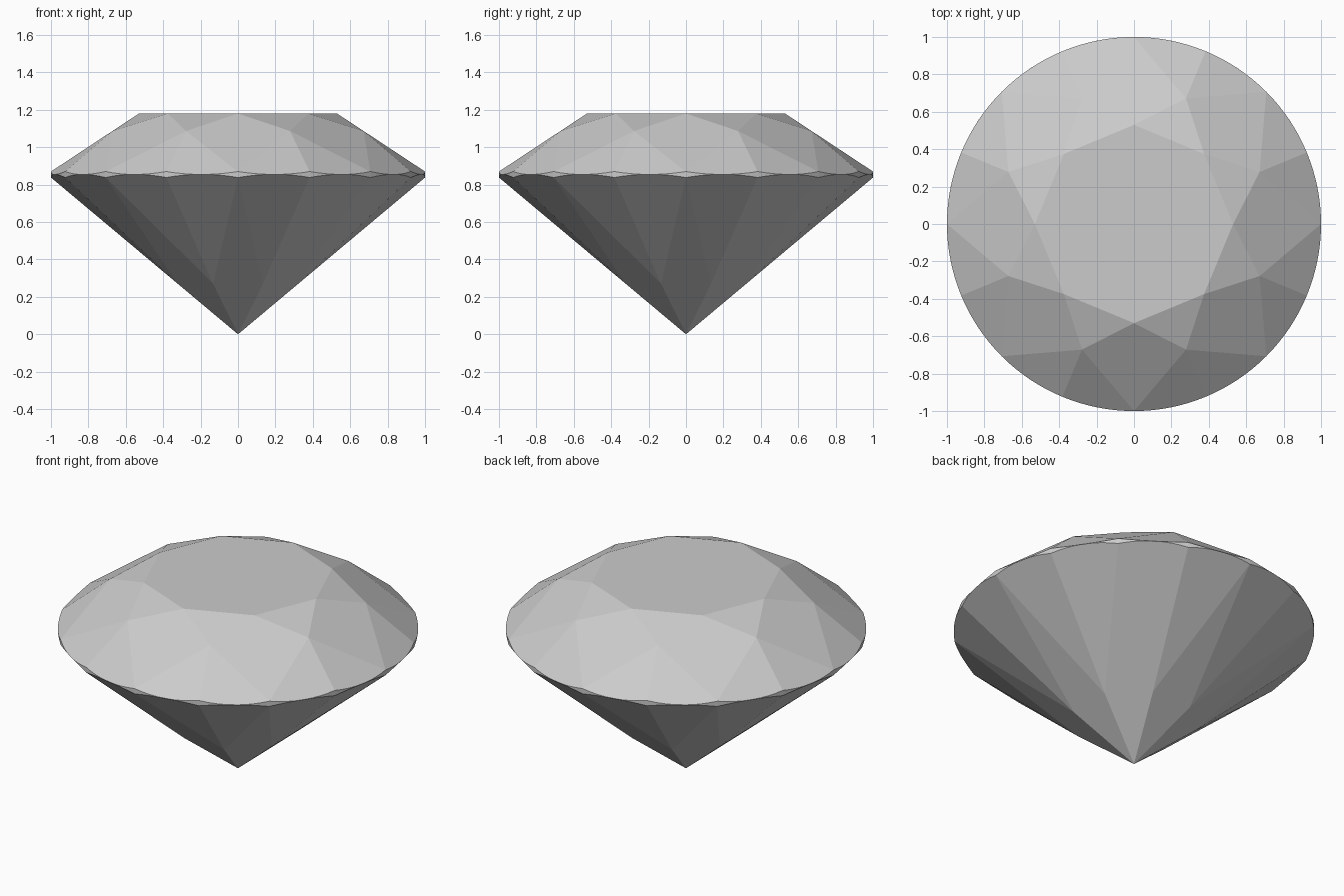
import bpy, bmesh
from math import sin, cos, pi
from mathutils import Vector

if "Cube" in bpy.data.objects:
    bpy.data.objects.remove(bpy.data.objects["Cube"])

# Proportions of the round brilliant cut
TABLE_R, TABLE_Z = 0.53, 1.18
GIRDLE_TOP, GIRDLE_BOT = 0.87, 0.838
STAR_R, LOWER_R = 0.727, 0.35
STEPS = 8                      # girdle segments per girdle facet
H = pi / 8                     # half of one eighth turn


def polar(r, a, z):
    return Vector((r * cos(a), r * sin(a), z))


def kite_z(r, r0, z0, z1):
    """Height on a main facet (r0,z0)->(1,z1), at radius r, half a sector aside."""
    return z0 + (z1 - z0) * (r * cos(H) - r0) / (1 - r0)


def arc(inner, a0, a1, z):
    """Edge where a girdle facet's plane meets the round girdle."""
    g0, g1 = polar(1, a0, z), polar(1, a1, z)
    n = (g0 - inner).cross(g1 - inner)
    pts = []
    for i in range(STEPS + 1):
        p = polar(1, a0 + (a1 - a0) * i / STEPS, 0)
        p.z = inner.z - (n.x * (p.x - inner.x) + n.y * (p.y - inner.y)) / n.z
        pts.append(p)
    return pts


bm = bmesh.new()


def face(*pts):
    bm.faces.new([bm.verts.new(p) for p in pts])


star_z = kite_z(STAR_R, TABLE_R, TABLE_Z, GIRDLE_TOP)
low_z = kite_z(LOWER_R, 0, 0, GIRDLE_BOT)
culet = Vector((0, 0, 0))

# Table
face(*[polar(TABLE_R, 2 * H * k, TABLE_Z) for k in range(8)])

for k in range(8):
    a = 2 * H * k
    t0, t1 = polar(TABLE_R, a, TABLE_Z), polar(TABLE_R, a + 2 * H, TABLE_Z)
    s0, s1 = polar(STAR_R, a - H, star_z), polar(STAR_R, a + H, star_z)
    l0, l1 = polar(LOWER_R, a - H, low_z), polar(LOWER_R, a + H, low_z)
    # Crown kite, star and pavilion kite
    face(t0, s0, polar(1, a, GIRDLE_TOP), s1)
    face(t0, s1, t1)
    face(culet, l1, polar(1, a, GIRDLE_BOT), l0)
    # Paired girdle facets above and below, with the girdle band between
    for b in (a, a + H):
        up = arc(s1, b, b + H, GIRDLE_TOP)
        low = arc(l1, b, b + H, GIRDLE_BOT)
        face(s1, *up)
        face(l1, *reversed(low))
        for i in range(STEPS):
            face(low[i], low[i + 1], up[i + 1], up[i])

bmesh.ops.remove_doubles(bm, verts=bm.verts[:], dist=1e-4)
bmesh.ops.recalc_face_normals(bm, faces=bm.faces[:])
mesh = bpy.data.meshes.new("cut_gem")
bm.to_mesh(mesh)
bm.free()
bpy.context.collection.objects.link(bpy.data.objects.new("cut_gem", mesh))
